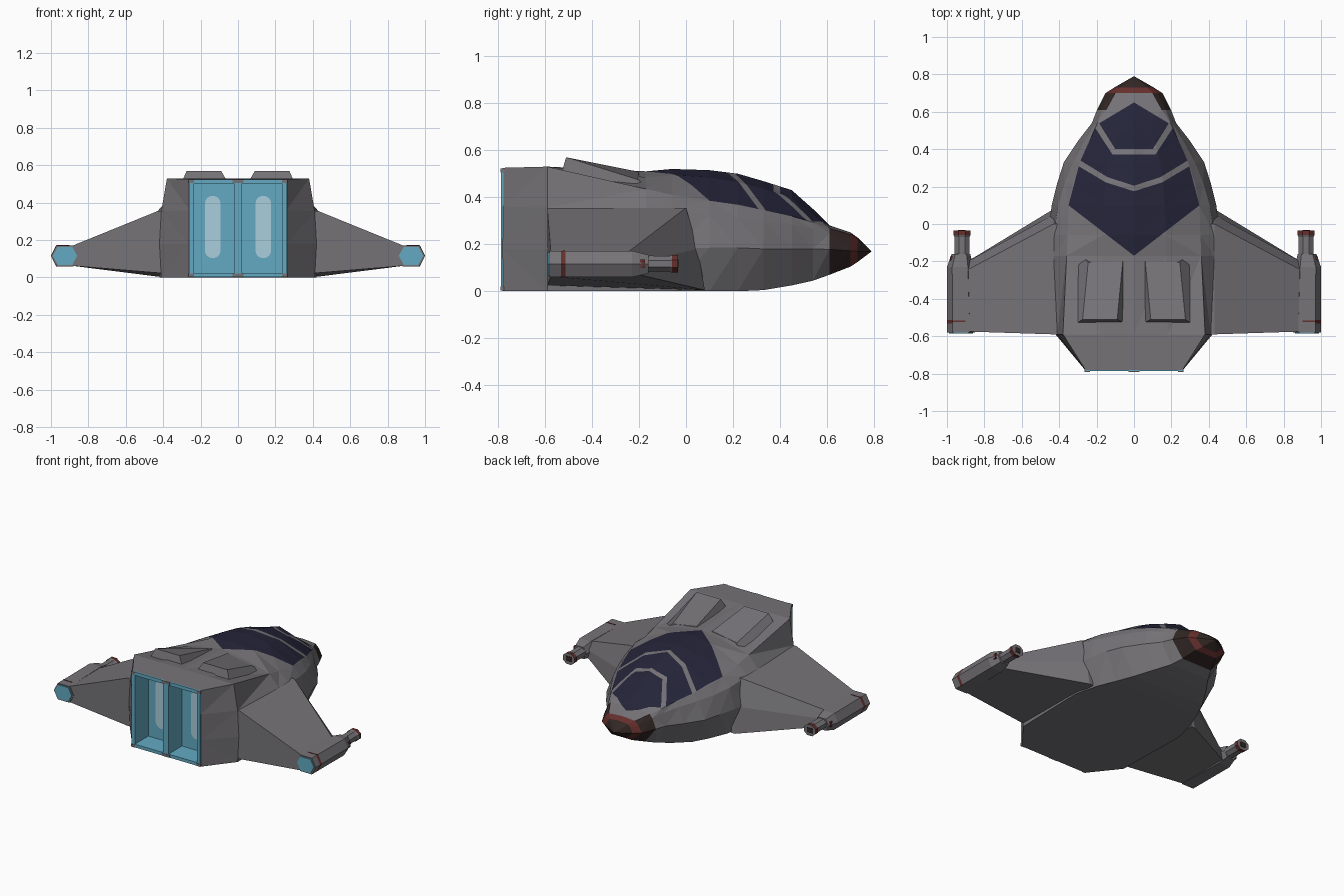
import bpy, bmesh, math
from mathutils import Vector

cube = bpy.data.objects.get("Cube")
if cube:
    bpy.data.objects.remove(cube, do_unlink=True)


def material(name, r, g, b):
    m = bpy.data.materials.new(name)
    m.use_nodes = True
    m.diffuse_color = (r, g, b, 1)
    m.node_tree.nodes["Principled BSDF"].inputs["Base Color"].default_value = (r, g, b, 1)
    return m


GREY = material("hull grey", 0.18, 0.172, 0.185)
NAVY = material("canopy navy", 0.018, 0.018, 0.042)
BROWN = material("nose brown", 0.032, 0.02, 0.018)
RED = material("marking red", 0.13, 0.028, 0.025)
BLUE = material("engine blue", 0.125, 0.4, 0.54)
GLOW = material("engine glow", 0.4, 0.62, 0.72)


def finish(name, bm, mats, rule=None):
    """Turn a bmesh into an object; rule gives a material index per face."""
    bmesh.ops.remove_doubles(bm, verts=bm.verts, dist=0.0005)
    bmesh.ops.recalc_face_normals(bm, faces=bm.faces)
    if rule:
        for f in bm.faces:
            f.material_index = rule(f)
    mesh = bpy.data.meshes.new(name)
    bm.to_mesh(mesh)
    bm.free()
    for m in mats:
        mesh.materials.append(m)
    obj = bpy.data.objects.new(name, mesh)
    bpy.context.collection.objects.link(obj)
    return obj


def loft(rings, start=True, end=True):
    """Skin a list of equal-length point rings."""
    bm = bmesh.new()
    rows = [[bm.verts.new(p) for p in ring] for ring in rings]
    n = len(rows[0])
    for a, b in zip(rows, rows[1:]):
        for i in range(n):
            j = (i + 1) % n
            bm.faces.new((a[i], a[j], b[j], b[i]))
    if start:
        bm.faces.new(rows[0])
    if end:
        bm.faces.new(rows[-1])
    return bm


def box(name, x, y, z, mat):
    rings = [[(x[0], v, z[0]), (x[1], v, z[0]), (x[1], v, z[1]), (x[0], v, z[1])] for v in y]
    return finish(name, loft(rings), [mat])


# Hull stations: y, ridge height, then roof, edge, shoulder, belt and keel as (x, z)
stations = [
    (-.78, .525, (.14, .525), (.26, .525), (.26, .36), (.262, .18), (.26, 0)),
    (-.59, .53, (.18, .53), (.38, .53), (.41, .355), (.42, .18), (.41, 0)),
    (-.17, .51, (.17, .485), (.36, .435), (.43, .355), (.44, .18), (.42, 0)),
    (-.06, .52, (.17, .495), (.355, .41), (.43, .352), (.46, .18), (.42, 0)),
    (.1, .515, (.165, .485), (.35, .385), (.405, .325), (.44, .185), (.38, 0)),
    (.22, .5, (.155, .465), (.325, .365), (.37, .31), (.41, .185), (.33, 0)),
    (.33, .468, (.14, .435), (.29, .345), (.325, .3), (.375, .18), (.28, .005)),
    (.45, .43, (.11, .395), (.235, .32), (.26, .285), (.295, .18), (.21, .025)),
    (.54, .35, (.09, .33), (.195, .293), (.205, .265), (.225, .18), (.15, .045)),
    (.61, .28, (.07, .275), (.15, .268), (.17, .245), (.198, .178), (.115, .07)),
    (.7, .25, (.05, .247), (.1, .242), (.125, .22), (.152, .172), (.08, .105)),
    (.73, .228, (.04, .226), (.07, .222), (.085, .205), (.105, .17), (.055, .125)),
]
hull_rings = []
for y, top, *side in stations:
    right = [(x, y, z) for x, z in side]
    hull_rings.append([(0, y, top)] + right + [(-px, py, pz) for px, py, pz in reversed(right)])
hull_rings.append([(0, .79, .17)] * len(hull_rings[0]))
bm = loft(hull_rings, start=False, end=False)
bmesh.ops.remove_doubles(bm, verts=bm.verts, dist=0.0005)
bmesh.ops.recalc_face_normals(bm, faces=bm.faces)
bmesh.ops.triangulate(bm, faces=bm.faces)

# Canopy outline and glazing bars in plan, cut into the hull skin
CANOPY = [(0, .65), (.2, .53), (.29, .33), (.35, .1), (0, -.17)]
FRONT_IN = [(0, .4), (.1, .4), (.2, .56)]
FRONT_OUT = [(0, .372), (.115, .372), (.225, .54)]
BACK_IN = [(0, .205), (.14, .25), (.32, .36)]
BACK_OUT = [(0, .175), (.15, .222), (.34, .335)]


def side_of(a, b, p):
    return (b[0] - a[0]) * (p[1] - a[1]) - (b[1] - a[1]) * (p[0] - a[0])


def inside(path, p):
    return all(side_of(a, b, p) * side_of(a, b, (0, .5)) > 0 for a, b in zip(path, path[1:]))


for s in (-1, 1):
    for path in (CANOPY, FRONT_IN, FRONT_OUT, BACK_IN, BACK_OUT):
        for a, b in zip(path, path[1:]):
            faces = [f for f in bm.faces if f.normal.z > .2 and f.calc_center_median().x * s > 0
                     and -.3 < f.calc_center_median().y < .7]
            geom = faces + list({e for f in faces for e in f.edges}) + list({v for f in faces for v in f.verts})
            bmesh.ops.bisect_plane(bm, geom=geom, dist=0.0001, plane_co=(a[0] * s, a[1], 0),
                                   plane_no=Vector((b[1] - a[1], (a[0] - b[0]) * s, 0)).normalized())


def hull_colour(f):
    c = f.calc_center_median()
    p = (abs(c.x), c.y)
    if c.y > .73:
        return 2
    if c.y > .7:
        return 3
    if f.normal.z > .2 and inside(CANOPY, p):
        bar = any(inside(o, p) and not inside(i, p)
                  for o, i in ((FRONT_OUT, FRONT_IN), (BACK_OUT, BACK_IN)))
        return 0 if bar else 1
    if c.y > .61 and f.normal.z < .75:
        return 2
    return 0


finish("hull", bm, [GREY, NAVY, BROWN, RED], hull_colour)

# Engine housing: back wall, surround and divider
box("engine_back_wall", (-.255, .255), (-.64, -.62), (.005, .52), BLUE)
box("engine_divider", (-.02, .02), (-.787, -.63), (.005, .52), BLUE)
box("engine_sill", (-.258, .258), (-.787, -.63), (.003, .025), BLUE)
box("engine_lintel", (-.258, .258), (-.787, -.63), (.5, .523), BLUE)
for z in (.003, .505):
    box("engine_centre_clip", (-.03, .03), (-.79, -.77), (z, z + .018), GREY)


def pod_ring(y, x0, x1, z0, z1, s):
    """Six-sided section, pointed at both sides."""
    w, mid = (x1 - x0) * .2, (z0 + z1) / 2
    pts = [(x0, mid), (x0 + w, z1), (x1 - w, z1), (x1, mid), (x1 - w, z0), (x0 + w, z0)]
    return [(x * s, y, z) for x, z in pts]


for s, side in ((1, "left"), (-1, "right")):
    # Engine side wall, corner clips and glowing strip
    box(side + "_engine_wall", sorted((.237 * s, .262 * s)), (-.787, -.63), (.005, .522), BLUE)
    for z in (.003, .505):
        box(side + "_engine_clip", sorted((.235 * s, .265 * s)), (-.79, -.77), (z, z + .018), GREY)
    pill = []
    for i in range(18):
        t = math.pi * (i if i < 9 else i - 1) / 8 if i < 9 else math.pi * (i - 1) / 8
        pill.append((.135 * s + .042 * math.cos(t), .27 + (.125 if i < 9 else -.125) + .042 * math.sin(t)))
    finish(side + "_engine_glow", loft([[(x, y, z) for x, z in pill] for y in (-.646, -.638)]), [GLOW])

    # Wing, tapering from the shoulder to the tip pod
    root = [(-.59, .355), (0, .355), (.05, .18), (.08, .005), (-.59, .025)]
    tip = [(-.575, .168), (-.245, .168), (-.2, .125), (-.2, .07), (-.575, .063)]
    finish(side + "_wing", loft([[(x * s, y, z) for y, z in sec]
                                 for x, sec in ((.40, root), (.43, root), (.89, tip))]), [GREY])

    # Tip pod with a red band
    shape = [(-.58, .85, 1), (-.532, .85, 1), (-.512, .85, 1), (-.23, .86, 1)]
    rings = [pod_ring(y, a, b, .06, .172, s) for y, a, b in shape]
    rings.append(pod_ring(-.16, .875, .975, .075, .155, s))
    finish(side + "_pod", loft(rings), [GREY, RED],
           lambda f: int(-.53 < f.calc_center_median().y < -.514 and f.normal.x * s > .1))
    finish(side + "_pod_top_stripe",
           loft([[(x * s, y, z) for x, z in ((.9, .17), (.97, .17), (.97, .174), (.9, .174))]
                 for y in (-.523, -.515)]), [RED])
    finish(side + "_pod_exhaust", loft([pod_ring(y, .86, .99, .068, .164, s) for y in (-.586, -.575)]), [BLUE])

    # Gun with red bands and a dark bore
    shape = [(-.19, .04), (-.15, .041), (-.07, .04), (-.06, .045), (-.035, .045)]
    rings = [[(.92 * s + r * 1.08 * math.cos(math.pi * (k + .5) / 4), y,
               .117 + r * .9 * math.sin(math.pi * (k + .5) / 4)) for k in range(8)] for y, r in shape]
    finish(side + "_gun", loft(rings), [GREY, RED],
           lambda f: int(-.06 < f.calc_center_median().y < -.04))
    box(side + "_gun_bore", sorted((.9 * s, .94 * s)), (-.04, -.032), (.1, .134), BROWN)
    box(side + "_pod_side_mark", sorted((.955 * s, .983 * s)), (-.195, -.175), (.1, .135), RED)

    # Raised wedge on the rear roof
    base = [(.04, -.2, .44), (.3, -.145, .43), (.305, -.53, .5), (.05, -.53, .5)]
    crown = [(.06, -.2, .508), (.245, -.205, .475), (.275, -.51, .57), (.09, -.51, .57)]
    finish(side + "_roof_wedge", loft([[(x * s, y, z) for x, y, z in r] for r in (base, crown)]), [GREY])
